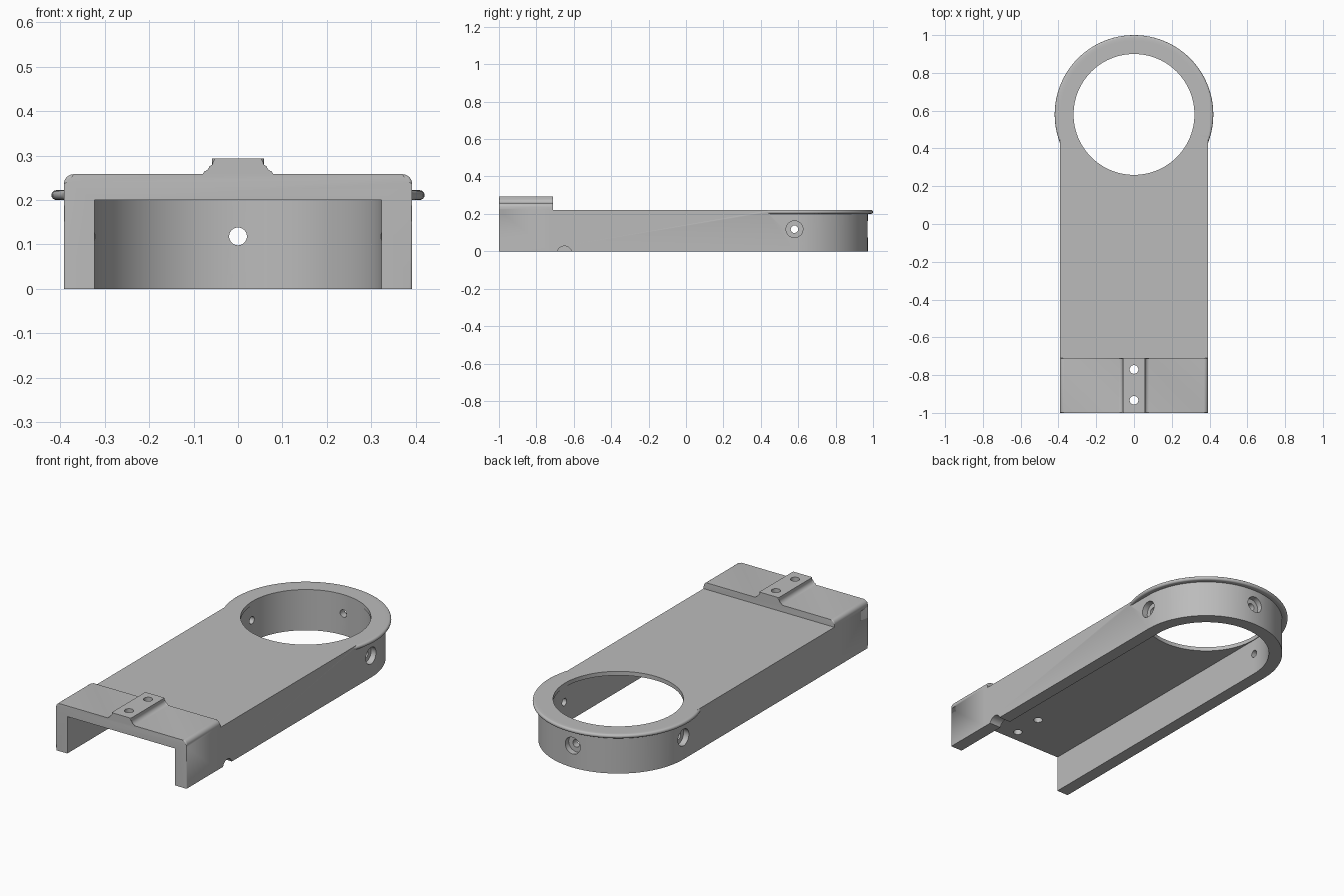
import bpy, bmesh, math
from mathutils import Matrix, Vector

if "Cube" in bpy.data.objects:
    bpy.data.objects.remove(bpy.data.objects["Cube"])

W, WI, TOP, CEIL = 0.392, 0.323, 0.222, 0.20   # half width, inner half width, deck top, underside
CY, FRONT, STEP = 0.58, -1.0, -0.71            # ring centre, front end, back of raised block

grey = bpy.data.materials.new("plain grey")
grey.diffuse_color = (0.5, 0.5, 0.5, 1)
grey.use_nodes = True
grey.node_tree.nodes["Principled BSDF"].inputs["Base Color"].default_value = grey.diffuse_color


def finish(name, bm):
    bmesh.ops.recalc_face_normals(bm, faces=bm.faces)
    me = bpy.data.meshes.new(name)
    bm.to_mesh(me)
    bm.free()
    ob = bpy.data.objects.new(name, me)
    bpy.context.collection.objects.link(ob)
    me.materials.append(grey)
    return ob


def prism_bm(pts, lo, hi, to3d):
    bm = bmesh.new()
    a = [bm.verts.new(to3d(p, lo)) for p in pts]
    b = [bm.verts.new(to3d(p, hi)) for p in pts]
    n = len(pts)
    bm.faces.new(a)
    bm.faces.new(b)
    for i in range(n):
        bm.faces.new((a[i], a[(i + 1) % n], b[(i + 1) % n], b[i]))
    return bm


def arc(cx, cy, r, a0, a1, n):
    return [(cx + r * math.cos(math.radians(a0 + (a1 - a0) * i / n)),
             cy + r * math.sin(math.radians(a0 + (a1 - a0) * i / n))) for i in range(n + 1)]


def rod(name, start, end, r, n=32):
    s, e = Vector(start), Vector(end)
    bm = bmesh.new()
    rot = (e - s).to_track_quat('Z', 'Y').to_matrix().to_4x4()
    bmesh.ops.create_cone(bm, cap_ends=True, segments=n, radius1=r, radius2=r,
                          depth=(e - s).length, matrix=Matrix.Translation((s + e) / 2) @ rot)
    return finish(name, bm)


def boolean(ob, other, op):
    m = ob.modifiers.new(op, 'BOOLEAN')
    m.operation, m.object, m.solver = op, other, 'EXACT'
    bpy.context.view_layer.objects.active = ob
    bpy.ops.object.modifier_apply(modifier=m.name)
    bpy.data.objects.remove(other)


def plan(p, z):
    return (p[0], p[1], z)


# Long deck with a rounded end
deck_outline = [(-W, STEP - 0.02), (W, STEP - 0.02)] + arc(0, CY, W, 0, 180, 64)
cover = finish("cover", prism_bm(deck_outline, 0, TOP, plan))

# Raised front block with its filleted mounting boss
right = [(W, 0), (W, TOP)] + arc(W - 0.022, 0.236, 0.022, 0, 90, 6)
right += arc(0.08, 0.28, 0.022, 270, 180, 6) + [(0.058, 0.293)]
profile = right + [(-x, z) for x, z in reversed(right)]
bm = prism_bm(profile, FRONT, STEP, lambda p, y: (p[0], y, p[1]))
rims = []
for e in bm.edges:
    (x1, y1, z1), (x2, y2, z2) = e.verts[0].co, e.verts[1].co
    front = y1 < FRONT + 0.01 and y2 < FRONT + 0.01
    back = y1 > STEP - 0.01 and y2 > STEP - 0.01 and min(z1, z2) > TOP - 0.001
    top_or_bottom = abs(z1 - z2) < 1e-5 and (z1 > 0.29 or z1 < 0.01)
    if (front or back) and not top_or_bottom:
        rims.append(e)
bmesh.ops.bevel(bm, geom=rims, offset=0.012, segments=4, profile=0.5, affect='EDGES', clamp_overlap=True)
boolean(cover, finish("block", bm), 'UNION')

# Round-edged flange around the ring
rim = [(0.2, CEIL)] + arc(0.409, 0.211, 0.011, -90, 90, 8) + [(0.2, TOP)]
bm = bmesh.new()
n = 96
rings = [[bm.verts.new((r * math.cos(2 * math.pi * i / n), CY + r * math.sin(2 * math.pi * i / n), z))
          for r, z in rim] for i in range(n)]
for i in range(n):
    p, q = rings[i], rings[(i + 1) % n]
    for j in range(len(rim)):
        k = (j + 1) % len(rim)
        bm.faces.new((p[j], q[j], q[k], p[k]))
boolean(cover, finish("flange", bm), 'UNION')

# Open channel underneath and the large round opening
channel = [(-WI, -1.2), (WI, -1.2)] + arc(0, CY, WI, 0, 180, 64)
boolean(cover, finish("channel", prism_bm(channel, -0.1, CEIL, plan)), 'DIFFERENCE')
boolean(cover, rod("opening", (0, CY, 0.1), (0, CY, 0.4), 0.32, 96), 'DIFFERENCE')

# Counterbored screw holes on three sides of the ring
for dx, dy in ((1, 0), (-1, 0), (0, 1)):
    for r, start in ((0.02, 0.28), (0.045, 0.36)):
        boolean(cover, rod("screw_hole", (dx * start, CY + dy * start, 0.118),
                           (dx * 0.46, CY + dy * 0.46, 0.118), r), 'DIFFERENCE')

# Boss holes and the cable notch in one wall
for y in (-0.77, -0.933):
    boolean(cover, rod("boss_hole", (0, y, 0.1), (0, y, 0.4), 0.023), 'DIFFERENCE')
boolean(cover, rod("notch", (0.25, -0.65, -0.012), (0.5, -0.65, -0.012), 0.04), 'DIFFERENCE')

bpy.ops.object.select_all(action='DESELECT')
cover.select_set(True)
bpy.context.view_layer.objects.active = cover
bpy.ops.object.shade_smooth_by_angle(angle=math.radians(30))
